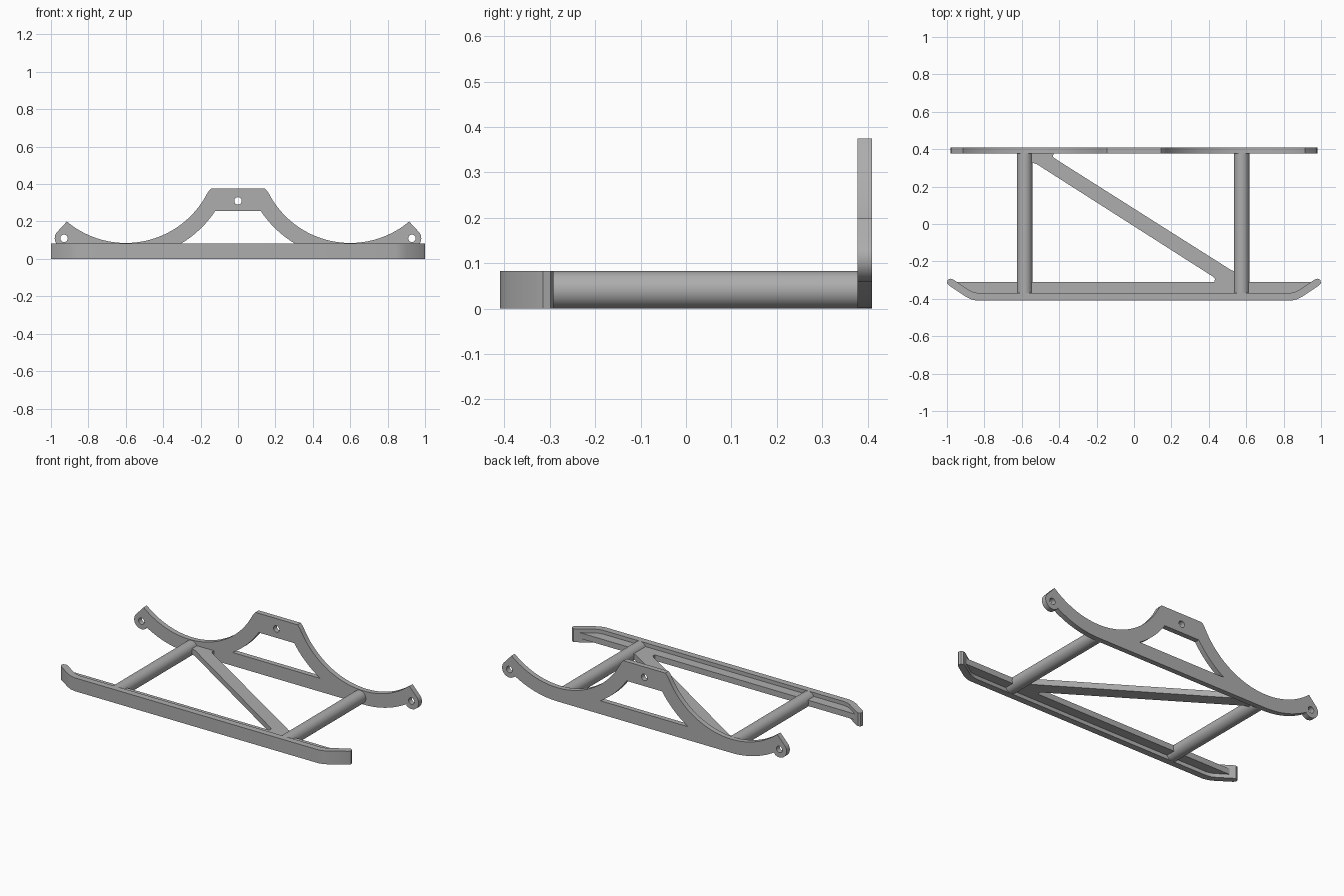
import bpy, bmesh
from math import radians, sin, cos, asin, atan2, degrees, pi

cube = bpy.data.objects.get("Cube")
if cube:
    bpy.data.objects.remove(cube, do_unlink=True)

GREY = (0.42, 0.42, 0.42, 1)
metal = bpy.data.materials.new("plain grey")
metal.use_nodes = True
metal.diffuse_color = GREY
metal.node_tree.nodes["Principled BSDF"].inputs["Base Color"].default_value = GREY


def finish(ob):
    ob.data.materials.clear()
    ob.data.materials.append(metal)
    bpy.ops.object.select_all(action="DESELECT")
    ob.select_set(True)
    bpy.context.view_layer.objects.active = ob
    bpy.ops.object.shade_smooth_by_angle(angle=radians(30))
    return ob


def slab(name, loops, depth, location, upright=False):
    """Extrude a filled outline; any further loops become holes."""
    curve = bpy.data.curves.new(name, "CURVE")
    curve.dimensions = "2D"
    curve.fill_mode = "BOTH"
    curve.extrude = depth / 2
    for loop in loops:
        spline = curve.splines.new("POLY")
        spline.points.add(len(loop) - 1)
        for point, (u, v) in zip(spline.points, loop):
            point.co = (u, v, 0, 1)
        spline.use_cyclic_u = True
    temp = bpy.data.objects.new(name + "_outline", curve)
    bpy.context.collection.objects.link(temp)
    bpy.context.view_layer.update()
    graph = bpy.context.evaluated_depsgraph_get()
    mesh = bpy.data.meshes.new_from_object(temp.evaluated_get(graph))
    bpy.data.objects.remove(temp, do_unlink=True)
    bm = bmesh.new()
    bm.from_mesh(mesh)
    bmesh.ops.remove_doubles(bm, verts=bm.verts, dist=0.0001)
    bmesh.ops.recalc_face_normals(bm, faces=bm.faces)
    bm.to_mesh(mesh)
    bm.free()
    ob = bpy.data.objects.new(name, mesh)
    bpy.context.collection.objects.link(ob)
    ob.location = location
    if upright:
        ob.rotation_euler.x = pi / 2
    return finish(ob)


def arc(cx, cy, r, start, end, steps):
    angles = [radians(start + (end - start) * i / steps) for i in range(steps + 1)]
    return [(cx + r * cos(a), cy + r * sin(a)) for a in angles]


def mirrored(half):
    return half + [(-u, v) for u, v in reversed(half)]


def circle(cx, cy, r):
    return arc(cx, cy, r, 0, 345, 23)


# Back plate: twin cradles, eyelets and a raised centre arch
CX, CZ, INNER, OUTER = 0.6, 0.575, 0.49, 0.575
top_angle = 180 + degrees(asin((CZ - 0.375) / INNER))
tip_angle = degrees(atan2(0.2 - CZ, 0.915 - CX)) + 360
half = [(0.145, 0.375)] + arc(CX, CZ, INNER, top_angle, tip_angle, 40)[1:]
half += arc(0.93, 0.11, 0.05, 40, -135, 16)
half += arc(CX, CZ, OUTER, 301, 270, 14)
hole_top = 180 + degrees(asin((CZ - 0.255) / OUTER))
hole_low = 180 + degrees(asin((CZ - 0.083) / OUTER))
window = mirrored(arc(CX, CZ, OUTER, hole_top, hole_low, 16))
holes = [circle(x, z, 0.02) for x, z in ((0, 0.31), (0.93, 0.11), (-0.93, 0.11))]
slab("back_plate", [mirrored(half), window] + holes, 0.032, (0, 0.394, 0), True)

# Front rail with ends bent inward
rail_half = [(0.84, -0.41), (0.87, -0.403), (0.9, -0.388), (0.99, -0.328),
             (1.0, -0.315), (0.995, -0.298), (0.98, -0.292), (0.968, -0.296),
             (0.88, -0.354), (0.86, -0.364), (0.83, -0.37)]
slab("front_rail", [mirrored(rail_half)], 0.083, (0, 0, 0.0415))

# Stiffening flange along the inside of the rail
slab("rail_flange", [mirrored([(0.95, -0.31), (0.86, -0.375)])], 0.036, (0, 0, 0.0415))

# Diagonal brace with widened feet
brace = [(-0.56, 0.38), (-0.56, 0.325), (-0.54, 0.327), (-0.52, 0.32),
         (0.42, -0.28), (0.433, -0.292), (0.43, -0.312),
         (0.56, -0.312), (0.56, -0.25), (0.54, -0.254), (0.52, -0.247),
         (-0.42, 0.348), (-0.433, 0.36), (-0.43, 0.38)]
slab("diagonal_brace", [brace], 0.036, (0, 0, 0.0415))

# Round cross tubes
for side, x in (("left", 0.575), ("right", -0.585)):
    bpy.ops.mesh.primitive_cylinder_add(vertices=40, radius=0.0412, depth=0.765,
                                        location=(x, 0.0025, 0.0415),
                                        rotation=(pi / 2, 0, 0))
    tube = bpy.context.object
    tube.name = side + "_cross_tube"
    finish(tube)
